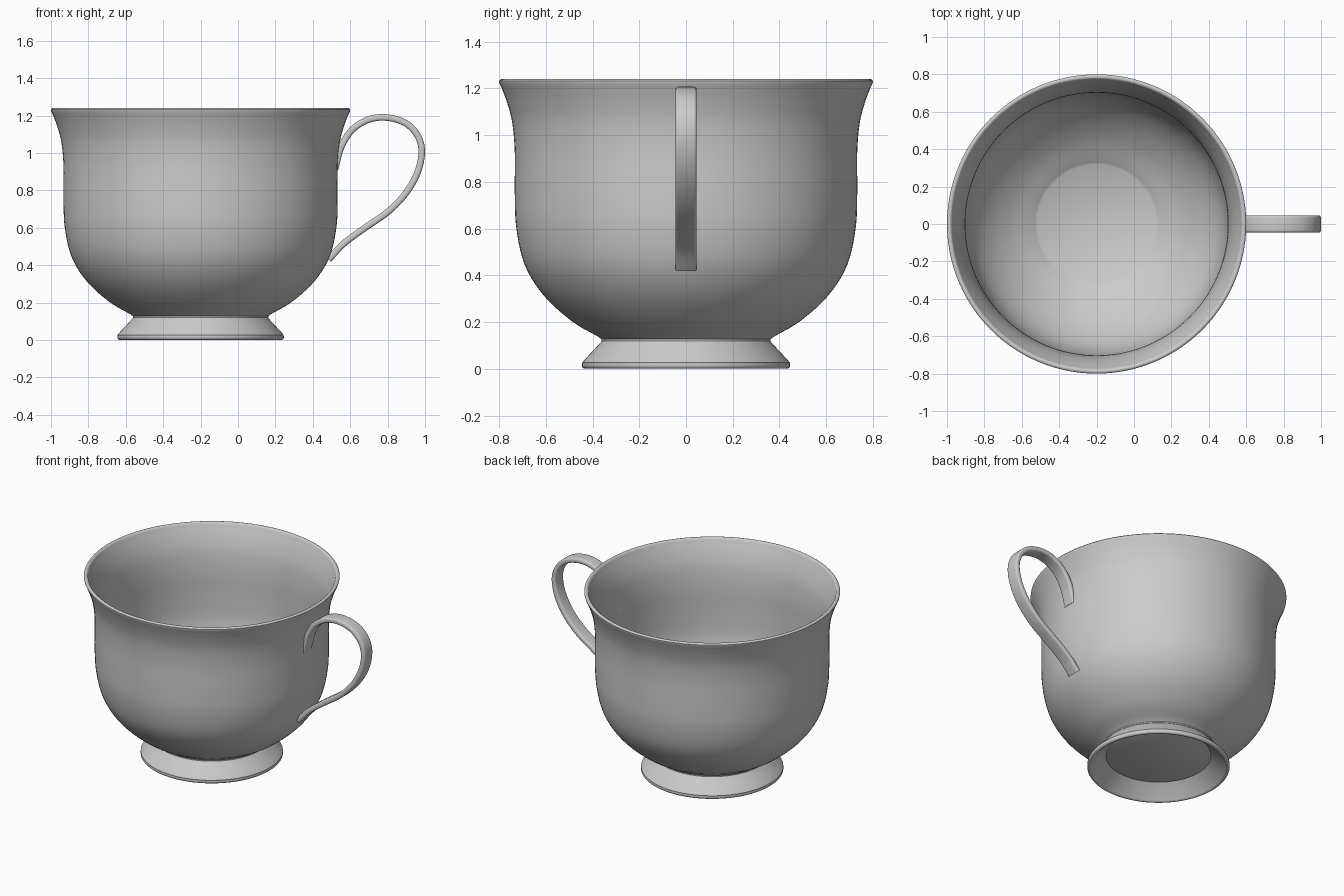
import bpy, bmesh, math
from mathutils import Vector

if "Cube" in bpy.data.objects:
    bpy.data.objects.remove(bpy.data.objects["Cube"])

CX = -0.2      # axis of the cup
SEGS = 112


def smooth(pts, n=5):
    """Catmull-Rom curve through 2D points."""
    p = [Vector(q) for q in pts]
    p = [2 * p[0] - p[1]] + p + [2 * p[-1] - p[-2]]
    out = []
    for a, b, c, d in zip(p, p[1:], p[2:], p[3:]):
        for i in range(n):
            t = i / n
            out.append(0.5 * (2 * b + (c - a) * t + (2 * a - 5 * b + 4 * c - d) * t**2
                              + (3 * b - a - 3 * c + d) * t**3))
    return out + [p[-2]]


def finish(bm, name, angle):
    bmesh.ops.remove_doubles(bm, verts=bm.verts, dist=1e-5)
    bmesh.ops.recalc_face_normals(bm, faces=bm.faces)
    me = bpy.data.meshes.new(name)
    bm.to_mesh(me)
    bm.free()
    ob = bpy.data.objects.new(name, me)
    bpy.context.collection.objects.link(ob)
    bpy.ops.object.select_all(action='DESELECT')
    ob.select_set(True)
    bpy.context.view_layer.objects.active = ob
    bpy.ops.object.shade_smooth_by_angle(angle=math.radians(angle))
    return ob


def lathe(name, profile):
    bm = bmesh.new()
    vs = [bm.verts.new((CX + r, 0, z)) for r, z in profile]
    es = [bm.edges.new(e) for e in zip(vs, vs[1:])]
    bmesh.ops.spin(bm, geom=vs + es, cent=(CX, 0, 0), axis=(0, 0, 1),
                   angle=2 * math.pi, steps=SEGS)
    return finish(bm, name, 35)


# Cup body: inside floor and wall, rim, outside wall, then flared hollow foot
inner = smooth([(0.33, 0.142), (0.46, 0.222), (0.58, 0.332), (0.66, 0.455), (0.697, 0.6),
                (0.703, 0.76), (0.703, 0.93), (0.716, 1.06), (0.741, 1.15), (0.772, 1.225)])
rim = smooth([(0.776, 1.235), (0.784, 1.24), (0.793, 1.239), (0.8, 1.232), (0.798, 1.221)], 2)
outer = smooth([(0.79, 1.205), (0.766, 1.14), (0.744, 1.055), (0.733, 0.93), (0.733, 0.75),
                (0.726, 0.6), (0.69, 0.445), (0.61, 0.315), (0.49, 0.205), (0.375, 0.137)])
foot = smooth([(0.363, 0.128), (0.362, 0.12), (0.368, 0.11), (0.437, 0.036), (0.444, 0.024),
               (0.445, 0.01), (0.436, 0.001), (0.424, 0.003), (0.415, 0.012)], 2)
lathe("cup_body", [(0, 0.134), (0.318, 0.134)] + inner + rim + outer + foot
      + [(0.328, 0.088), (0.317, 0.083), (0, 0.083)])

# Handle: flat rounded strap swept along a loop in the xz plane
path = smooth([(0.518, 0.91), (0.53, 0.96), (0.553, 1.035), (0.607, 1.12), (0.69, 1.175),
               (0.785, 1.19), (0.885, 1.165), (0.953, 1.105), (0.982, 1.02), (0.965, 0.91),
               (0.905, 0.795), (0.805, 0.688), (0.675, 0.597), (0.565, 0.515), (0.485, 0.43)], 6)
W, T, R = 0.046, 0.0175, 0.013
section = []
for k, (sx, sy) in enumerate([(1, 1), (-1, 1), (-1, -1), (1, -1)]):
    for i in range(5):
        a = math.pi / 2 * (k + i / 4)
        section.append((sx * (W - R) + R * math.cos(a), sy * (T - R) + R * math.sin(a)))

bm = bmesh.new()
rings = []
for i, p in enumerate(path):
    t = (path[min(i + 1, len(path) - 1)] - path[max(i - 1, 0)]).normalized()
    rings.append([bm.verts.new((p.x - t.y * v, u, p.y + t.x * v)) for u, v in section])
for a, b in zip(rings, rings[1:]):
    for j in range(len(a)):
        k = (j + 1) % len(a)
        bm.faces.new((a[j], a[k], b[k], b[j]))
bm.faces.new(rings[0])
bm.faces.new(rings[-1])
finish(bm, "handle", 40)
